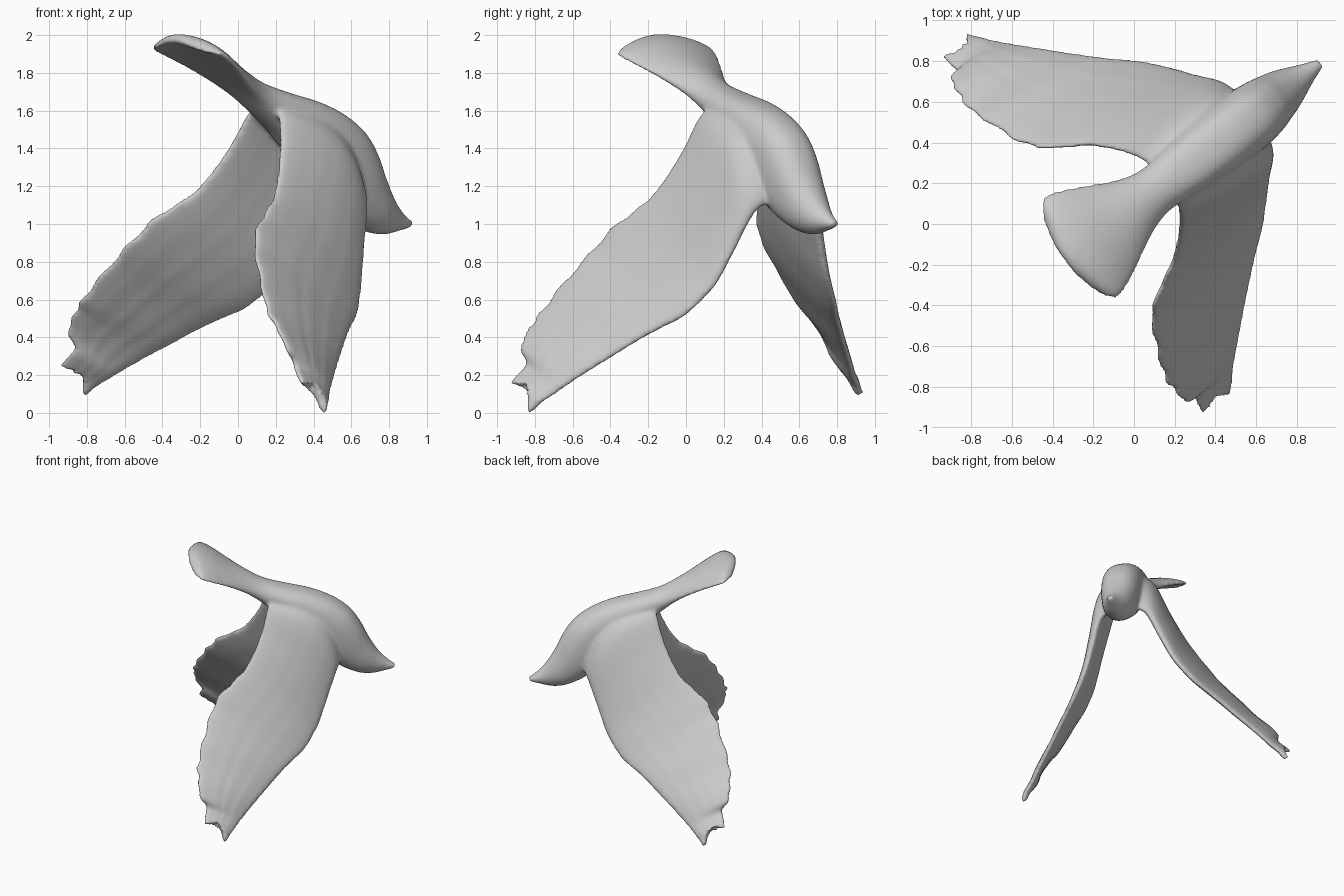
import bpy, bmesh, math
from mathutils import Vector

# Body frame: N is the normal of the symmetry plane, T points to the head, U up
N = Vector((0.588, -0.808, -0.042)).normalized()
T = Vector((0.808, 0.588, 0)).normalized()
U = N.cross(T)
U = U if U.z > 0 else -U
OFFSET = -0.142
SHOULDER = (T * 0.69 + U * 0.72).normalized()


def frame_point(s, h, d):
    return T * s + U * h + N * (OFFSET + d)


def mirrored(p):
    return p - 2 * (p.dot(N) - OFFSET) * N


def spline(rows, steps):
    """Catmull-Rom through rows of equal-length tuples."""
    out = []
    for i in range(len(rows) - 1):
        a, b, c, d = (rows[max(0, min(len(rows) - 1, i + k))] for k in (-1, 0, 1, 2))
        for j in range(steps):
            t = j / steps
            out.append([0.5 * (2 * q + (r - p) * t + (2 * p - 5 * q + 4 * r - w) * t * t
                               + (3 * q - p - 3 * r + w) * t ** 3)
                        for p, q, r, w in zip(a, b, c, d)])
    out.append(list(rows[-1]))
    return out


def loft(bm, rings):
    """Closed skin over a list of rings."""
    loops = [[bm.verts.new(p) for p in ring] for ring in rings]
    n = len(loops[0])
    for a, b in zip(loops, loops[1:]):
        for i in range(n):
            bm.faces.new((a[i], a[(i + 1) % n], b[(i + 1) % n], b[i]))
    bm.faces.new(loops[0][::-1])
    bm.faces.new(loops[-1])


def power(v, e):
    return math.copysign(abs(v) ** e, v)


bm = bmesh.new()

# Tail, body, head and beak: top (s, h), bottom (s, h), half width, side droop, squareness
body = [
    (-0.380, 1.985, -0.380, 1.955, 0.08, 0.01, 1),
    (-0.350, 2.00, -0.350, 1.945, 0.21, 0.05, 1),
    (-0.290, 1.995, -0.290, 1.92, 0.305, 0.05, 1),
    (-0.20, 1.96, -0.21, 1.88, 0.29, 0.05, 1),
    (-0.07, 1.885, -0.09, 1.80, 0.228, 0.04, 1),
    (0.07, 1.81, 0.05, 1.69, 0.155, 0.03, 1),
    (0.20, 1.745, 0.17, 1.58, 0.122, 0.01, 0.95),
    (0.38, 1.69, 0.28, 1.49, 0.135, 0.0, 0.85),
    (0.56, 1.645, 0.38, 1.39, 0.15, 0.0, 0.8),
    (0.72, 1.58, 0.50, 1.27, 0.16, 0.0, 0.8),
    (0.85, 1.49, 0.61, 1.15, 0.16, 0.0, 0.8),
    (0.935, 1.38, 0.72, 1.06, 0.15, 0.0, 0.85),
    (0.99, 1.27, 0.82, 0.995, 0.132, 0.0, 0.9),
    (1.04, 1.18, 0.93, 0.95, 0.11, 0.0, 0.95),
    (1.09, 1.11, 1.03, 0.94, 0.08, 0.0, 1),
    (1.15, 1.05, 1.11, 0.955, 0.05, 0.0, 1),
    (1.21, 1.01, 1.20, 0.975, 0.025, 0.0, 1),
]
rings = []
for ts, tz, bs, bz, w, droop, e in spline(body, 4):
    ring = []
    for k in range(32):
        a = 2 * math.pi * k / 32
        c, f = power(math.cos(a), e), 0.5 + 0.5 * power(math.sin(a), e)
        ring.append(frame_point(bs + (ts - bs) * f, bz + (tz - bz) * f - droop * c * c, w * c))
    rings.append(ring)
loft(bm, rings)

# Wing stations: leading edge, trailing edge, half thickness, bow toward the shoulder
wing = [
    (*frame_point(0.82, 1.13, 0.03), *frame_point(0.24, 1.66, 0.02), 0.07, 0.12),
    (*frame_point(0.79, 1.11, 0.11), *frame_point(0.23, 1.61, 0.08), 0.068, 0.11),
    (0.675, 0.36, 1.06, 0.22, 0.07, 1.56, 0.06, 0.07),
    (0.66, 0.25, 0.85, 0.22, -0.04, 1.35, 0.052, 0.03),
    (0.65, 0.15, 0.67, 0.185, -0.19, 1.14, 0.047, 0),
    (0.63, 0.00, 0.52, 0.105, -0.36, 1.01, 0.044, 0),
    (0.60, -0.12, 0.455, 0.085, -0.49, 0.87, 0.042, 0),
    (0.57, -0.25, 0.385, 0.115, -0.64, 0.70, 0.04, 0),
    (0.545, -0.37, 0.31, 0.15, -0.765, 0.545, 0.037, 0),
    (0.52, -0.50, 0.23, 0.20, -0.825, 0.46, 0.034, 0),
    (0.50, -0.60, 0.165, 0.25, -0.88, 0.35, 0.031, 0),
    (0.485, -0.69, 0.105, 0.295, -0.85, 0.25, 0.029, 0),
    (0.475, -0.77, 0.05, 0.335, -0.94, 0.16, 0.028, 0),
    (0.467, -0.80, 0.02, 0.39, -0.835, 0.155, 0.027, 0),
    (0.462, -0.835, -0.005, 0.445, -0.84, 0.04, 0.024, 0),
]
rings = []
stations = spline(wing, 6)
for i, row in enumerate(stations):
    lead, trail, thick, bow = Vector(row[:3]), Vector(row[3:6]), row[6], row[7]
    chord = trail - lead
    out = chord.cross(Vector((-0.1, -0.75, -0.65))).normalized()
    out = out if out.dot(N) > 0 else -out
    u = i / (len(stations) - 1)
    # Scalloped feather tips on the trailing edge
    if u > 0.3:
        trail += chord.normalized() * 0.008 * math.sin(i * math.pi / 3)
        chord = trail - lead
    ring = []
    for k in range(40):
        a = 2 * math.pi * k / 40
        f = 0.5 - 0.5 * math.cos(a)
        arc = math.sin(math.pi * f)
        camber = 0.018 * arc * (1 - u)
        ripple = 0.003 * u * math.sin(f * 30) * arc
        h = thick * (1.1 - 0.3 * f) * power(math.sin(a), 0.85)
        ring.append(lead + chord * f + out * (h + camber + ripple) + SHOULDER * bow * arc)
    rings.append(ring)
loft(bm, rings)
loft(bm, [[mirrored(p) for p in ring] for ring in rings])
bmesh.ops.recalc_face_normals(bm, faces=bm.faces[:])

mesh = bpy.data.meshes.new("bird")
bm.to_mesh(mesh)
bm.free()
bird = bpy.data.objects.new("bird", mesh)
bpy.context.collection.objects.link(bird)

clay = bpy.data.materials.new("grey clay")
clay.diffuse_color = (0.6, 0.6, 0.6, 1)
mesh.materials.append(clay)

# Fuse the parts into one soft sculpted skin
remesh = bird.modifiers.new("fuse", 'REMESH')
remesh.mode = 'VOXEL'
remesh.voxel_size = 0.013
remesh.use_smooth_shade = True
soften = bird.modifiers.new("soften", 'SMOOTH')
soften.factor = 0.5
soften.iterations = 8
